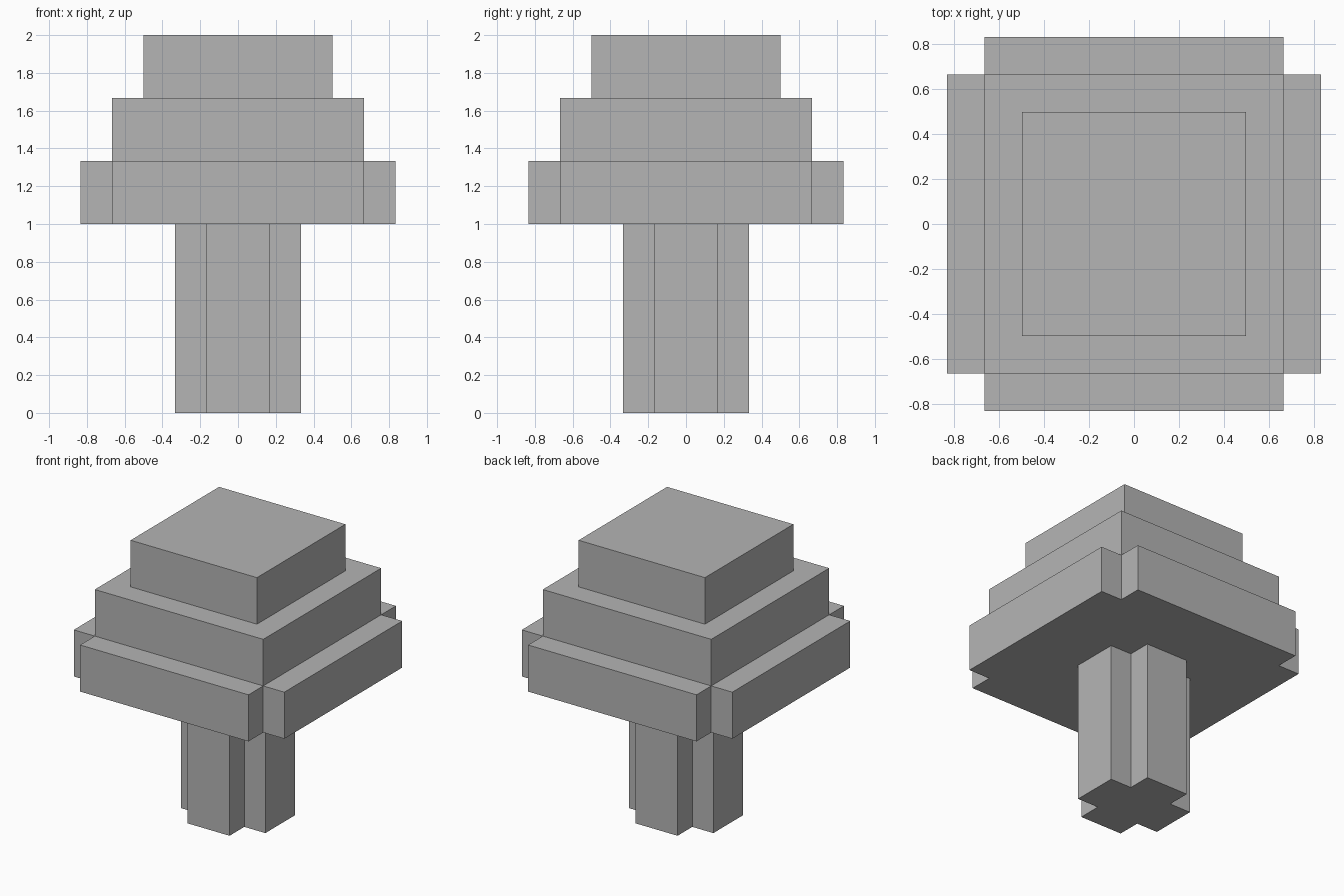
import bpy
import bmesh

cube = bpy.data.objects.get("Cube")
if cube:
    bpy.data.objects.remove(cube, do_unlink=True)

UNIT = 1 / 6  # block size of the model

grey = bpy.data.materials.new("plain grey")
grey.use_nodes = True
colour = (0.46, 0.46, 0.46, 1)
grey.diffuse_color = colour
grey.node_tree.nodes["Principled BSDF"].inputs["Base Color"].default_value = colour


def square(r):
    return [(-r, -r), (r, -r), (r, r), (-r, r)]


def cross(r, n):
    """Square outline of half width r with corners notched back to n."""
    corner = [(r, -n), (r, n), (n, n)]
    points = []
    for _ in range(4):
        points += corner
        corner = [(-y, x) for x, y in corner]
    return points


def prism(name, outline, bottom, top):
    """Extrude an outline upward between two heights, in block units."""
    bm = bmesh.new()
    face = bm.faces.new([bm.verts.new((x * UNIT, y * UNIT, bottom * UNIT))
                         for x, y in outline])
    result = bmesh.ops.extrude_face_region(bm, geom=[face])
    verts = [v for v in result["geom"] if isinstance(v, bmesh.types.BMVert)]
    bmesh.ops.translate(bm, verts=verts, vec=(0, 0, (top - bottom) * UNIT))
    bmesh.ops.recalc_face_normals(bm, faces=bm.faces)
    mesh = bpy.data.meshes.new(name)
    bm.to_mesh(mesh)
    bm.free()
    mesh.materials.append(grey)
    obj = bpy.data.objects.new(name, mesh)
    bpy.context.collection.objects.link(obj)


# Cross-shaped trunk
prism("trunk", cross(2, 1), 0, 6)

# Stepped crown, widest tier notched at its corners
prism("crown_lower_tier", cross(5, 4), 6, 8)
prism("crown_middle_tier", square(4), 8, 10)
prism("crown_top_tier", square(3), 10, 12)
